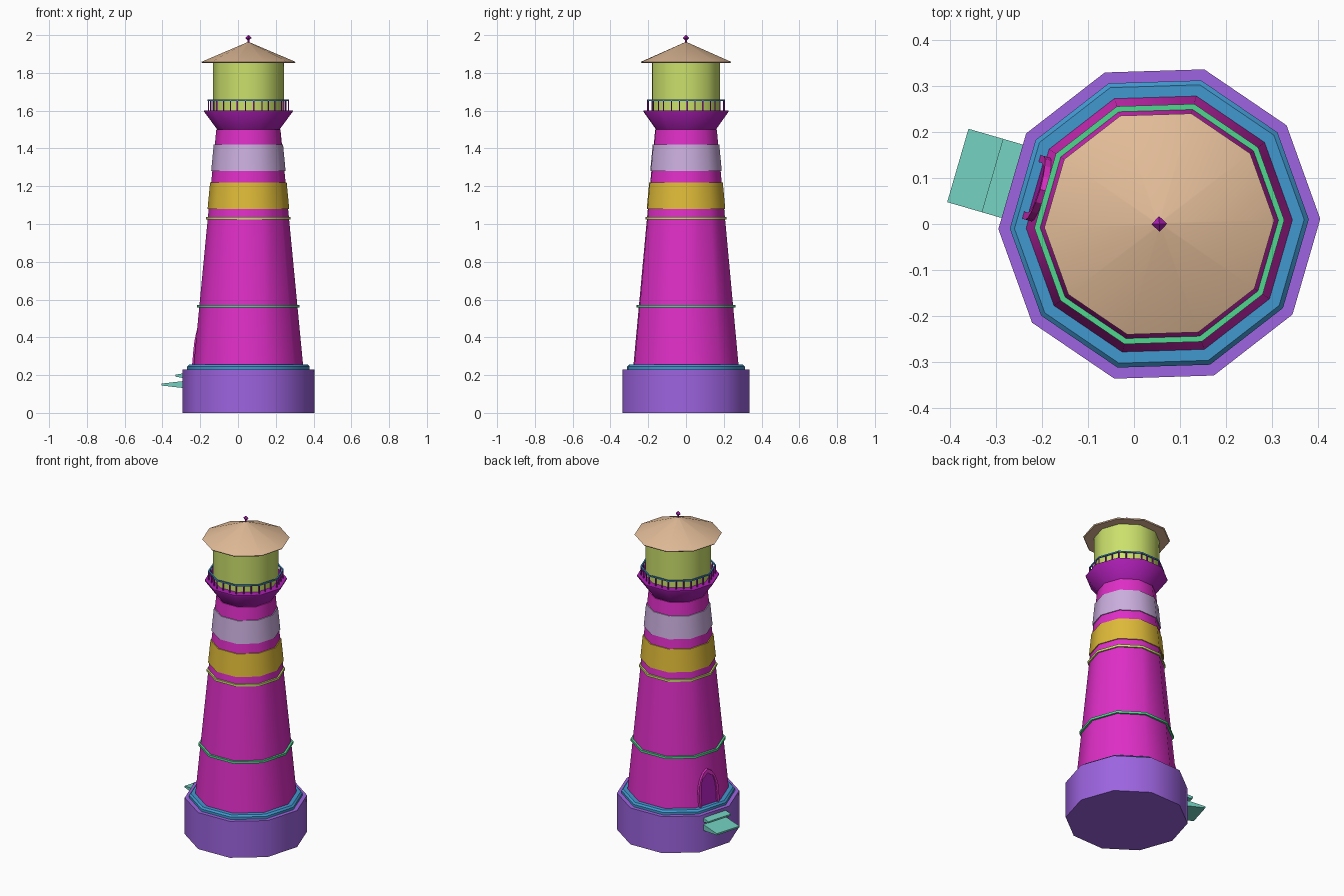
import bpy, bmesh
from math import sin, cos, pi, radians
from mathutils import Vector

if "Cube" in bpy.data.objects:
    bpy.data.objects.remove(bpy.data.objects["Cube"])

CX, SIDES, TURN = 0.055, 10, radians(1.8)


def material(name, r, g, b):
    m = bpy.data.materials.new(name)
    m.use_nodes = True
    col = [(c / 255 / 12.92) if c < 11 else ((c / 255 + 0.055) / 1.055) ** 2.4
           for c in (r, g, b)] + [1]
    m.diffuse_color = col
    m.node_tree.nodes["Principled BSDF"].inputs["Base Color"].default_value = col
    return m


magenta = material("magenta", 222, 46, 198)
plum = material("plum", 172, 30, 180)
purple = material("purple", 157, 100, 224)
blue = material("blue", 66, 152, 208)
green = material("green", 80, 214, 142)
lime = material("lime", 203, 224, 108)
gold = material("gold", 222, 186, 56)
lavender = material("lavender", 202, 174, 222)
tan = material("tan", 226, 188, 152)
teal = material("teal", 114, 206, 190)


def finish(name, bm, mat, smooth=True):
    bmesh.ops.recalc_face_normals(bm, faces=bm.faces)
    me = bpy.data.meshes.new(name)
    bm.to_mesh(me)
    bm.free()
    me.materials.append(mat)
    ob = bpy.data.objects.new(name, me)
    bpy.context.collection.objects.link(ob)
    if smooth:
        bpy.ops.object.select_all(action="DESELECT")
        ob.select_set(True)
        bpy.context.view_layer.objects.active = ob
        bpy.ops.object.shade_smooth_by_angle(angle=radians(38))
    return ob


def lathe(name, profile, mat, sides=SIDES, closed=False, smooth=True):
    """Turn (radius, height) points about the tower axis."""
    bm = bmesh.new()
    rings = []
    for r, z in profile:
        angles = [TURN + 2 * pi * i / sides for i in range(sides)]
        rings.append([bm.verts.new((CX + r * cos(a), r * sin(a), z)) for a in angles])
    pairs = list(zip(rings, rings[1:]))
    if closed:
        pairs.append((rings[-1], rings[0]))
    for lo, hi in pairs:
        for i in range(sides):
            j = (i + 1) % sides
            bm.faces.new((lo[i], lo[j], hi[j], hi[i]))
    if not closed:
        bm.faces.new(rings[0])
        bm.faces.new(rings[-1])
    return finish(name, bm, mat, smooth)


def wall(z):
    """Tower radius at a height."""
    return 0.29 - 0.096 * (z - 0.25)


def hoop(name, r, z, half_w, half_h, mat):
    lathe(name, [(r - half_w, z - half_h), (r + half_w, z - half_h),
                 (r + half_w, z + half_h), (r - half_w, z + half_h)], mat, closed=True)


# Base, plinth and tapering tower
lathe("base", [(0.35, 0), (0.35, 0.23)], purple)
lathe("plinth", [(0.325, 0.23), (0.325, 0.245), (0.315, 0.255)], blue)
lathe("tower", [(wall(0.25), 0.25), (wall(1.5), 1.5)], magenta)

# Coloured bands and thin hoops
for name, lo, hi, mat in (("lower_band", 1.08, 1.22, gold),
                          ("upper_band", 1.28, 1.42, lavender)):
    lathe(name, [(wall(lo) + 0.006, lo), (wall(hi) + 0.006, hi)], mat)
hoop("lower_hoop", wall(0.565), 0.565, 0.012, 0.007, green)
hoop("upper_hoop", wall(1.03), 1.03, 0.009, 0.007, lime)

# Gallery, lantern room, roof and finial
lathe("gallery", [(0.165, 1.5), (0.235, 1.595), (0.235, 1.602)], plum)
lathe("lantern_room", [(0.188, 1.6), (0.188, 1.86)], lime)
lathe("roof", [(0.245, 1.852), (0.25, 1.858), (0.006, 1.962)], tan)
lathe("finial_stem", [(0.005, 1.955), (0.005, 1.975)], plum, sides=6)
lathe("finial", [(0.001, 1.97), (0.017, 1.985), (0.001, 2.0)], plum, sides=4, smooth=False)

# Railing: three posts on each side and a top rail
RAIL = 0.212
hoop("top_rail", RAIL, 1.655, 0.004, 0.004, blue)
bm = bmesh.new()
corners = [Vector((CX + RAIL * cos(TURN + 2 * pi * i / SIDES),
                   RAIL * sin(TURN + 2 * pi * i / SIDES), 1.627)) for i in range(SIDES)]
for i, a in enumerate(corners):
    b = corners[(i + 1) % SIDES]
    for k in range(3):
        cube = bmesh.ops.create_cube(bm, size=1)["verts"]
        bmesh.ops.scale(bm, vec=(0.006, 0.006, 0.056), verts=cube)
        bmesh.ops.translate(bm, vec=a.lerp(b, k / 3), verts=cube)
finish("railing_posts", bm, plum, smooth=False)

# Entrance side: outward and sideways directions of the facet
ENTRY = TURN + 2 * pi * 4.5 / SIDES
OUT = Vector((cos(ENTRY), sin(ENTRY), 0))
SIDE = Vector((-sin(ENTRY), cos(ENTRY), 0))


def at(out, side, z):
    return Vector((CX, 0, z)) + OUT * out + SIDE * side


def prism(name, front, back, mat):
    bm = bmesh.new()
    f = [bm.verts.new(p) for p in front]
    b = [bm.verts.new(p) for p in back]
    bm.faces.new(f)
    bm.faces.new(b[::-1])
    for i in range(len(f)):
        j = (i + 1) % len(f)
        bm.faces.new((f[i], b[i], b[j], f[j]))
    return finish(name, bm, mat, smooth=False)


# Wedge-shaped steps
for name, reach, z in (("lower_step", 0.456, 0.15), ("upper_step", 0.378, 0.197)):
    ends = []
    for out, thick in ((reach, 0.005), (0.32, 0.02 if reach > 0.4 else 0.015)):
        ends.append([at(out, s * 0.083, z + h * thick)
                     for s, h in ((-1, -1), (1, -1), (1, 1), (-1, 1))])
    prism(name, ends[0], ends[1], teal)


# Pointed doorway leaning with the wall
def arch(half, top, depth):
    half_outline = [(half, 0.25), (half, 0.34), (half * 0.93, 0.38),
                    (half * 0.72, 0.42), (half * 0.4, top - 0.018)]
    outline = half_outline + [(0, top)] + [(-s, z) for s, z in reversed(half_outline)]
    return [at(wall(z) * cos(pi / SIDES) + depth, s, z) for s, z in outline]


prism("door", arch(0.06, 0.455, 0.004), arch(0.06, 0.455, -0.01), plum)
bm = bmesh.new()
loops = [[bm.verts.new(p) for p in arch(*spec)] for spec in
         ((0.072, 0.472, -0.01), (0.072, 0.472, 0.014),
          (0.056, 0.448, 0.014), (0.056, 0.448, -0.01))]
for a, b in zip(loops, loops[1:] + loops[:1]):
    for i in range(len(a) - 1):
        bm.faces.new((a[i], a[i + 1], b[i + 1], b[i]))
for i in (0, -1):
    bm.faces.new([ring[i] for ring in loops])
finish("door_frame", bm, magenta, smooth=False)
